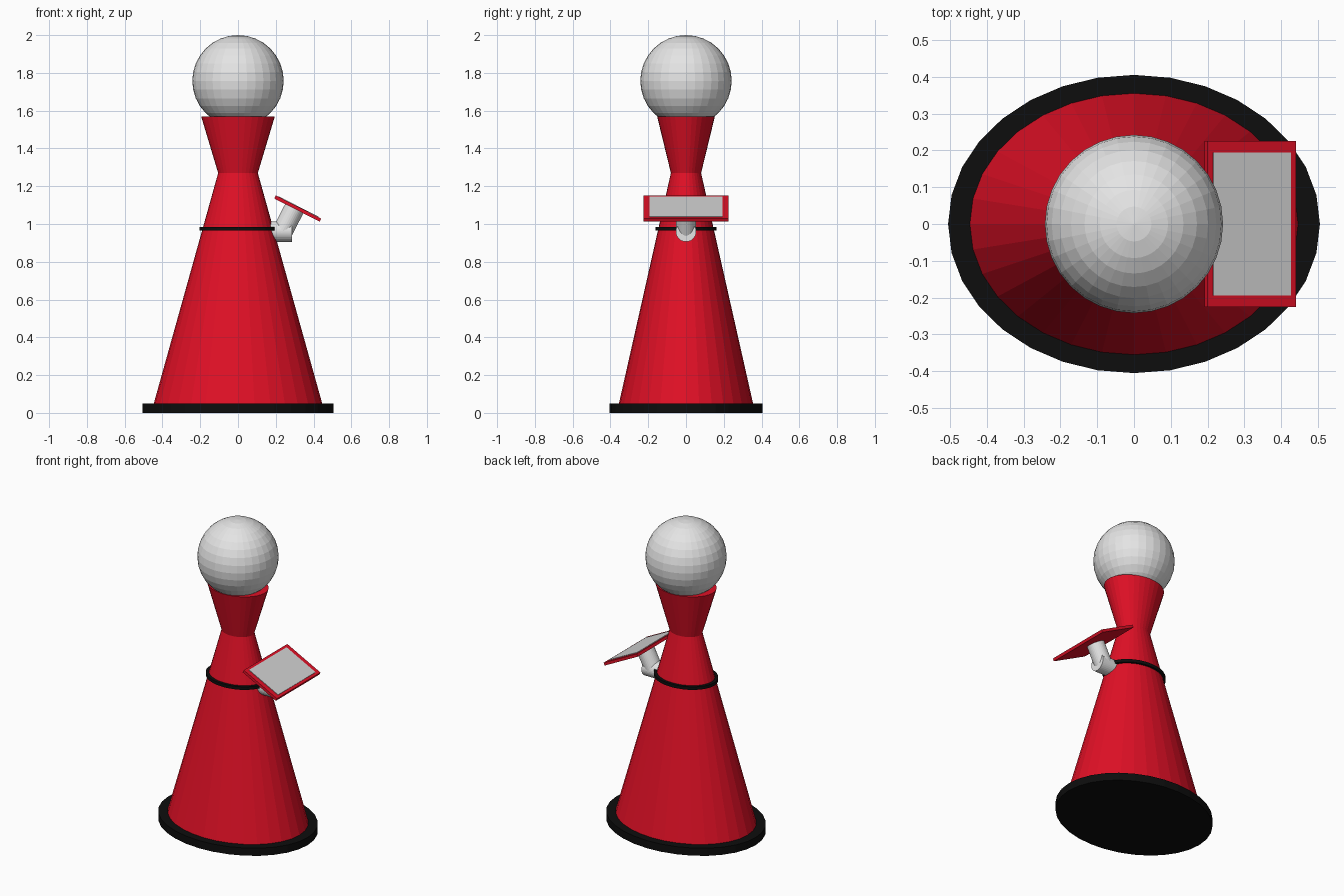
import bpy, bmesh, math
from mathutils import Matrix, Vector

if "Cube" in bpy.data.objects:
    bpy.data.objects.remove(bpy.data.objects["Cube"])


def material(name, rgb):
    m = bpy.data.materials.new(name)
    m.diffuse_color = (*rgb, 1)
    m.use_nodes = True
    m.node_tree.nodes["Principled BSDF"].inputs["Base Color"].default_value = m.diffuse_color
    return m


RED = material("red", (0.75, 0.005, 0.019))
BLACK = material("black", (0.004, 0.004, 0.004))
WHITE = material("off white", (0.78, 0.78, 0.78))
GREY = material("screen grey", (0.65, 0.65, 0.65))


def finish(name, bm, mat):
    me = bpy.data.meshes.new(name)
    bmesh.ops.recalc_face_normals(bm, faces=bm.faces)
    bm.to_mesh(me)
    bm.free()
    me.materials.append(mat)
    ob = bpy.data.objects.new(name, me)
    bpy.context.collection.objects.link(ob)
    return ob


def loft(name, mat, rings, sides=32):
    """Capped elliptical solid through rings of (rx, ry, z)."""
    bm = bmesh.new()
    loops = []
    for rx, ry, z in rings:
        loops.append([bm.verts.new((rx * math.cos(a), ry * math.sin(a), z))
                      for a in (2 * math.pi * i / sides for i in range(sides))])
    for lo, hi in zip(loops, loops[1:]):
        for i in range(sides):
            j = (i + 1) % sides
            bm.faces.new((lo[i], lo[j], hi[j], hi[i]))
    bm.faces.new(loops[0][::-1])
    bm.faces.new(loops[-1])
    return finish(name, bm, mat)


def rod(name, mat, start, end, radius):
    """Cylinder between two points."""
    start, end = Vector(start), Vector(end)
    axis = end - start
    ob = loft(name, mat, [(radius, radius, 0), (radius, radius, axis.length)])
    ob.data.transform(Matrix.Translation(start) @ axis.to_track_quat('Z', 'Y').to_matrix().to_4x4())
    return ob


def plate(name, mat, centre, size, tilt):
    """Tilted box whose top face is centred on the given point."""
    bm = bmesh.new()
    bmesh.ops.create_cube(bm, size=1)
    bm.transform(Matrix.Translation(centre) @ Matrix.Rotation(tilt, 4, 'Y')
                 @ Matrix.Translation((0, 0, -size[2] / 2)) @ Matrix.Diagonal((*size, 1)))
    return finish(name, bm, mat)


# Body: foot disc, skirt, flared chest and belt
loft("base", BLACK, [(0.505, 0.405, 0), (0.505, 0.405, 0.05)])
loft("skirt", RED, [(0.457, 0.364, 0.01), (0.105, 0.08, 1.27)])
loft("chest", RED, [(0.105, 0.08, 1.27), (0.195, 0.153, 1.57)])
loft("belt", BLACK, [(0.205, 0.162, 0.965), (0.205, 0.162, 0.985)])

# Head
bm = bmesh.new()
bmesh.ops.create_uvsphere(bm, u_segments=32, v_segments=16, radius=0.242)
bm.transform(Matrix.Translation((0, 0, 1.758)))
finish("head", bm, WHITE)

# Arm holding the screen on the right side
TILT = math.radians(27)
up = Vector((math.sin(TILT), 0, math.cos(TILT)))
rod("arm", WHITE, (0.1, 0, 0.96), (0.285, 0, 0.96), 0.054)
top = Vector((0.297, 0, 1.08))
rod("screen_stem", WHITE, top - up * 0.14, top + up * 0.002, 0.054)

# Tablet: red frame with a thin grey screen on top
centre = Vector((0.32, 0, 1.09))
plate("screen_frame", RED, centre, (0.27, 0.45, 0.018), TILT)
plate("screen", GREY, centre + up * 0.003, (0.236, 0.388, 0.006), TILT)
